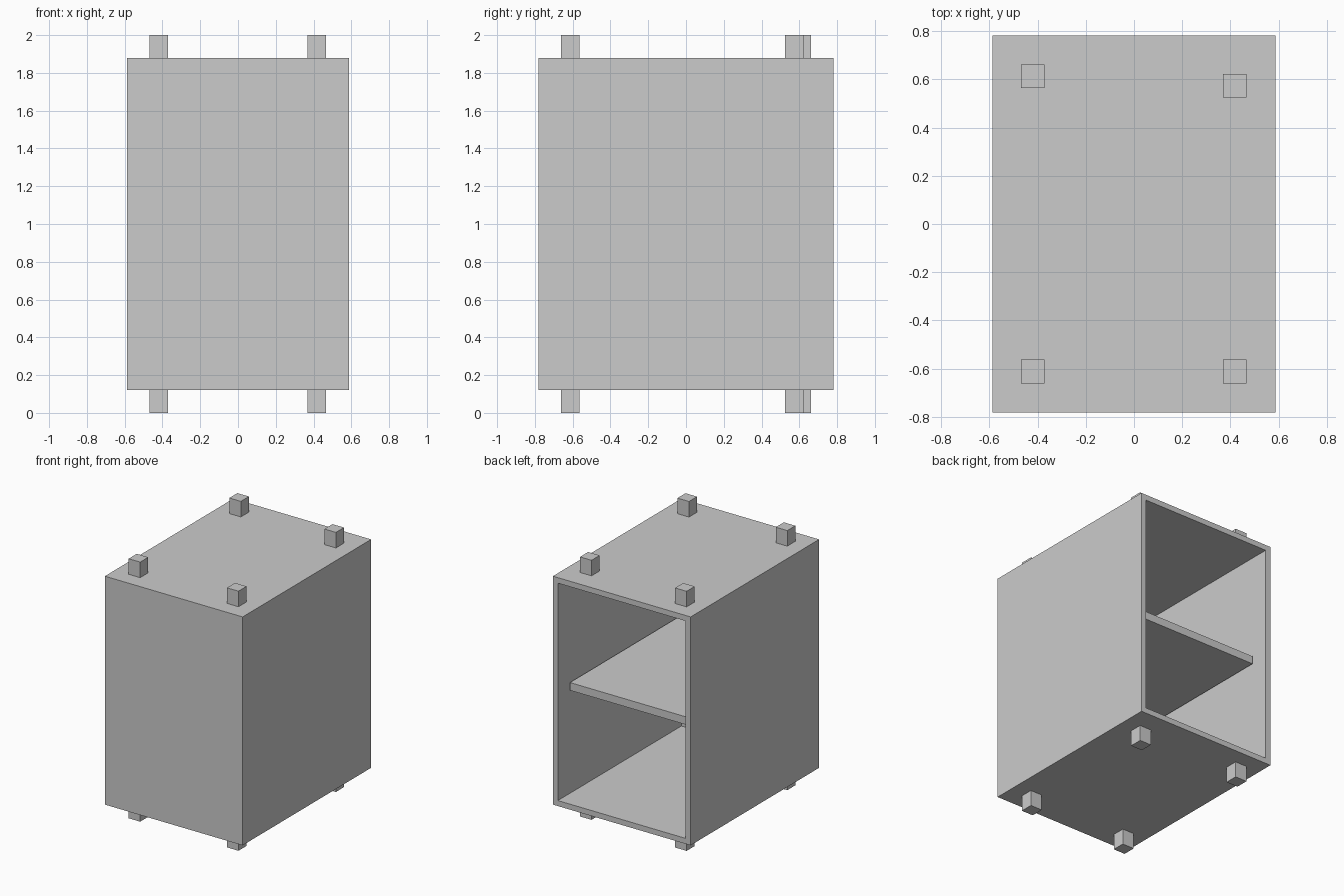
import bpy, bmesh
from mathutils import Matrix, Vector

if "Cube" in bpy.data.objects:
    bpy.data.objects.remove(bpy.data.objects["Cube"])

W, D, Z0, Z1 = 1.174, 1.564, 0.12, 1.88   # cabinet width, depth, bottom, top
T = 0.06                                  # panel thickness


def box(name, lo, hi, edit=None):
    """Axis-aligned box between two corners, with an optional bmesh edit."""
    lo, hi = Vector(lo), Vector(hi)
    bm = bmesh.new()
    bmesh.ops.create_cube(bm, size=1, matrix=Matrix.Translation((lo + hi) / 2)
                          @ Matrix.Diagonal((*(hi - lo), 1)))
    if edit:
        edit(bm)
    bmesh.ops.recalc_face_normals(bm, faces=bm.faces)
    mesh = bpy.data.meshes.new(name)
    bm.to_mesh(mesh)
    bm.free()
    obj = bpy.data.objects.new(name, mesh)
    bpy.context.collection.objects.link(obj)
    return obj


def hollow_from_back(bm):
    """Inset the back face and push it in, leaving a front panel."""
    back = max(bm.faces, key=lambda f: f.calc_center_median().y)
    bmesh.ops.inset_individual(bm, faces=[back], thickness=T)
    inner = bmesh.ops.extrude_discrete_faces(bm, faces=[back])["faces"][0]
    bmesh.ops.translate(bm, verts=inner.verts, vec=(0, T - D, 0))


# Cabinet shell, open at the back
box("cabinet_shell", (-W / 2, -D / 2, Z0), (W / 2, D / 2, Z1), hollow_from_back)

# Middle shelf, set back from the opening
box("shelf", (-W / 2 + T, -D / 2 + T, 1 - T / 2), (W / 2 - T, 0.66, 1 + T / 2))

# Square feet below and matching stacking blocks on top
H = 0.049
corners = {"front_left": (-0.42, -0.612), "front_right": (0.418, -0.612),
           "back_left": (-0.42, 0.613), "back_right": (0.418, 0.574)}
for corner, (x, y) in corners.items():
    for part, a, b in (("foot", 0, Z0), ("top_block", Z1, 2)):
        box(f"{corner}_{part}", (x - H, y - H, a), (x + H, y + H, b))
